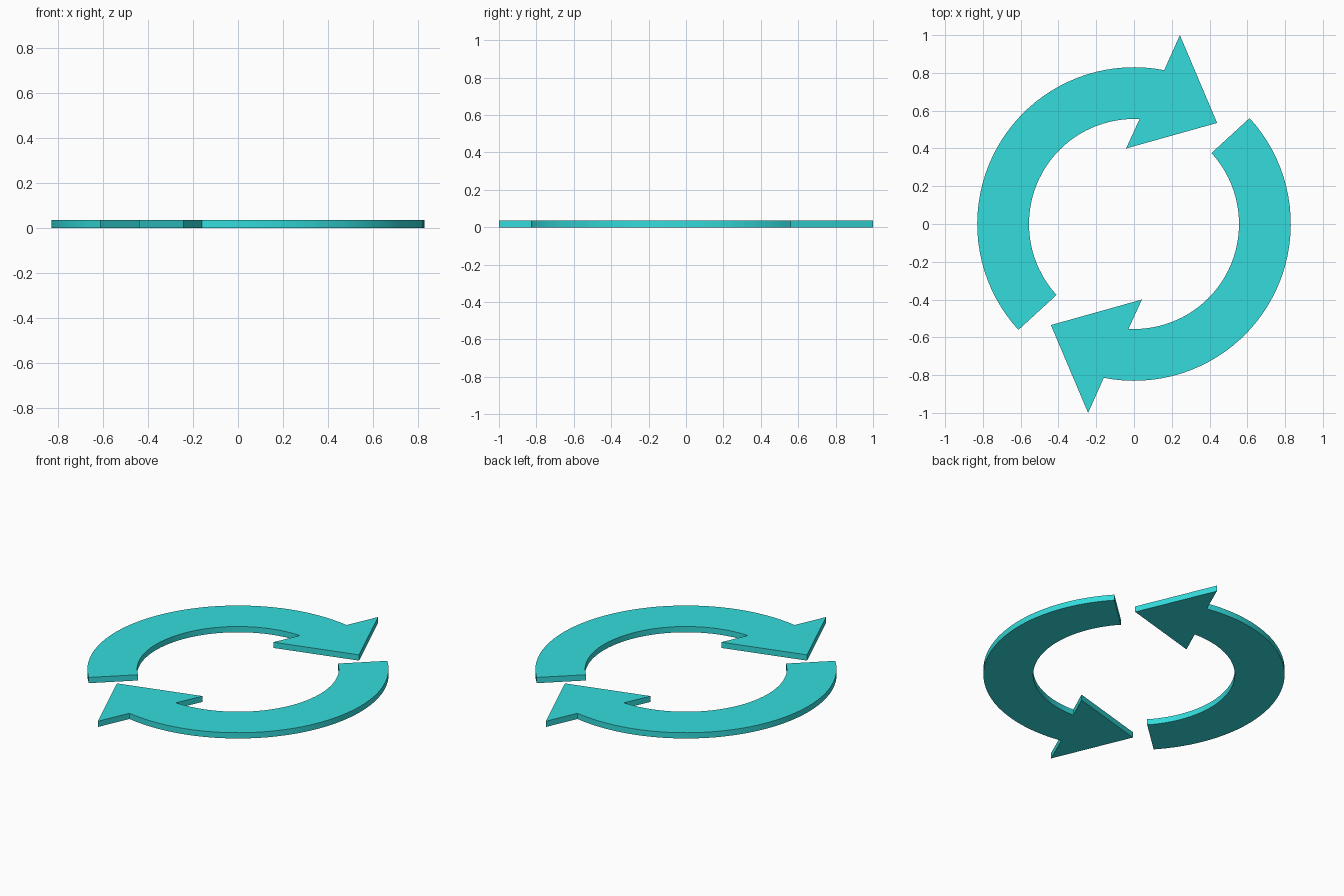
import bpy, bmesh
from math import sin, cos, radians, pi
from mathutils import Matrix

if "Cube" in bpy.data.objects:
    bpy.data.objects.remove(bpy.data.objects["Cube"])

THICK = 0.035
OUTER, INNER = 0.83, 0.556
SEGS = 40


def arc(radius, start, end):
    """Points along a circular arc, angles in degrees."""
    pts = []
    for i in range(SEGS + 1):
        a = radians(start + (end - start) * i / SEGS)
        pts.append((radius * cos(a), radius * sin(a)))
    return pts


# Curved band followed by the arrow head: inner barb, tip, outer barb
outline = arc(OUTER, 78.9, 222.5) + arc(INNER, 222.5, 87.0)
outline += [(-0.042, 0.40), (0.44, 0.535), (0.243, 1.0)]

mat = bpy.data.materials.new("turquoise")
mat.diffuse_color = (0.035, 0.72, 0.72, 1)
mat.use_nodes = True
mat.node_tree.nodes["Principled BSDF"].inputs["Base Color"].default_value = mat.diffuse_color


def make_arrow(name, turn):
    bm = bmesh.new()
    base = bm.faces.new([bm.verts.new((x, y, 0)) for x, y in outline])
    ext = bmesh.ops.extrude_face_region(bm, geom=[base], use_keep_orig=True)
    top = [v for v in ext["geom"] if isinstance(v, bmesh.types.BMVert)]
    bmesh.ops.translate(bm, verts=top, vec=(0, 0, THICK))
    bmesh.ops.recalc_face_normals(bm, faces=bm.faces)
    bm.transform(Matrix.Rotation(turn, 4, 'Z'))
    mesh = bpy.data.meshes.new(name)
    bm.to_mesh(mesh)
    bm.free()
    mesh.materials.append(mat)
    obj = bpy.data.objects.new(name, mesh)
    bpy.context.collection.objects.link(obj)
    # Smooth curved walls, crisp rims and corners
    bpy.ops.object.select_all(action='DESELECT')
    obj.select_set(True)
    bpy.context.view_layer.objects.active = obj
    bpy.ops.object.shade_smooth_by_angle(angle=radians(30))


# Two identical arrows, half a turn apart
make_arrow("upper_arrow", 0)
make_arrow("lower_arrow", pi)
